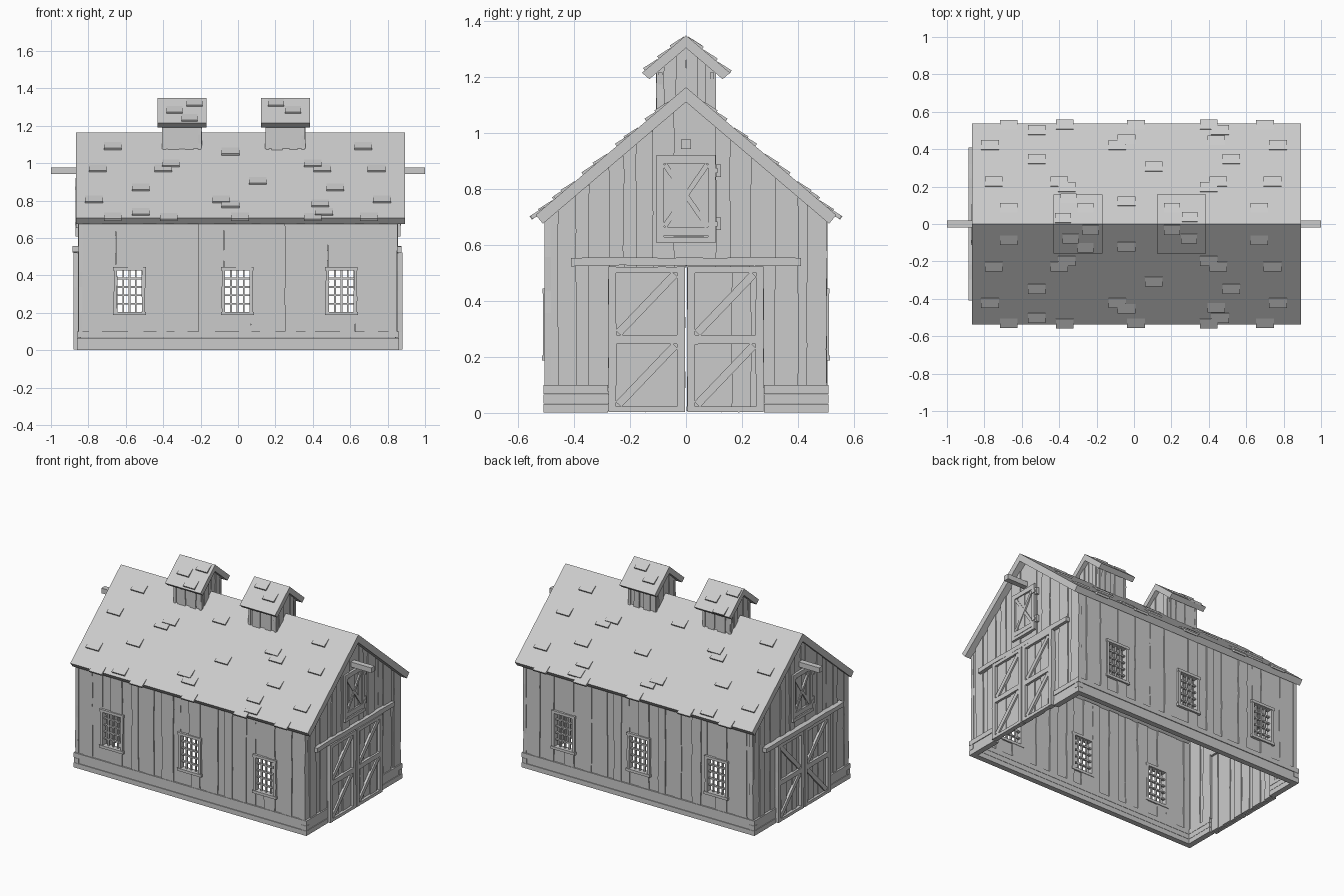
import bpy, bmesh, random
from math import radians, atan, hypot
from mathutils import Matrix, Vector

if "Cube" in bpy.data.objects:
    bpy.data.objects.remove(bpy.data.objects["Cube"])

random.seed(4)
SLOPE = 0.85
TILT = atan(SLOPE)


def finish(name, bm, mat=None):
    if mat:
        bm.transform(mat)
    bmesh.ops.recalc_face_normals(bm, faces=bm.faces)
    me = bpy.data.meshes.new(name)
    bm.to_mesh(me)
    bm.free()
    ob = bpy.data.objects.new(name, me)
    bpy.context.collection.objects.link(ob)
    return ob


# board between four (u, z) corners, lying at distance d0..d1 from the centre, with worn side edges
def board(bm, bl, br, tl, tr, d0, d1, n=1, jit=0.0):
    bl, br, tl, tr = map(Vector, (bl, br, tl, tr))
    side = (br - bl).normalized()
    rings = []
    for i in range(n + 1):
        t = i / n
        if 0 < i < n:
            t += random.uniform(-0.3, 0.3) / n
        a = bl.lerp(tl, t) + side * random.uniform(-jit, jit)
        b = br.lerp(tr, t) + side * random.uniform(-jit, jit)
        rings.append([bm.verts.new((p.x, -d, p.y)) for p, d in ((a, d1), (b, d1), (b, d0), (a, d0))])
    for r, s in zip(rings, rings[1:]):
        for k in range(4):
            bm.faces.new((r[k], r[(k + 1) % 4], s[(k + 1) % 4], s[k]))
    bm.faces.new(rings[0])
    bm.faces.new(rings[-1])


# straight board of a given width from p to q
def strip(bm, p, q, w, d0, d1, n=1, jit=0.0):
    p, q = Vector(p), Vector(q)
    d = (q - p).normalized()
    s = Vector((d.y, -d.x)) * w / 2
    board(bm, p - s, p + s, q - s, q + s, d0, d1, n, jit)


def rect(bm, u0, u1, z0, z1, d0, d1):
    board(bm, (u0, z0), (u1, z0), (u0, z1), (u1, z1), d0, d1)


# row of uneven vertical planks filling lo..hi between two height functions
def planks(bm, lo, hi, bot, top, d0, d1, w=0.06, jit=0.003, n=5):
    k = max(1, round((hi - lo) / w))
    us = [lo + (hi - lo) * i / k for i in range(k + 1)]
    us = [u + (random.uniform(-0.25, 0.25) * w if 0 < i < k else 0) for i, u in enumerate(us)]
    for i, (a, b) in enumerate(zip(us, us[1:])):
        off = (0.004 if i % 2 else -0.002) + random.uniform(-0.0015, 0.0015)
        a2, b2 = a - (0.003 if i else 0), b + (0.003 if i < k - 1 else 0)
        board(bm, (a2, bot(a)), (b2, bot(b)), (a2, top(a)), (b2, top(b)), d0 + off, d1 + off, n, jit)


def const(v):
    return lambda u: v


def rot(deg):
    return Matrix.Rotation(radians(deg), 4, 'Z')


# long side walls with windows
for label, deg, sgn in (("front", 0, 1), ("back", 180, -1)):
    wins = sorted(sgn * x for x in (-0.58, -0.003, 0.553))
    bm = bmesh.new()
    edge = -0.85
    for c in wins:
        planks(bm, edge, c - 0.073, const(0.09), const(0.695), 0.477, 0.5)
        planks(bm, c - 0.073, c + 0.073, const(0.09), const(0.205), 0.477, 0.5, n=2)
        planks(bm, c - 0.073, c + 0.073, const(0.43), const(0.695), 0.477, 0.5, n=3)
        edge = c + 0.073
    planks(bm, edge, 0.85, const(0.09), const(0.695), 0.477, 0.5)
    finish(label + "_wall", bm, rot(deg))
    bm = bmesh.new()
    for c in wins:
        for s in (-1, 1):
            strip(bm, (c + s * 0.075, 0.2), (c + s * 0.075, 0.435), 0.018, 0.472, 0.511, 3, 0.001)
        strip(bm, (c - 0.087, 0.436), (c + 0.087, 0.436), 0.018, 0.472, 0.513)
        strip(bm, (c - 0.089, 0.196), (c + 0.089, 0.196), 0.018, 0.472, 0.515)
        for i in (-1, 0, 1):
            strip(bm, (c + i * 0.034, 0.2), (c + i * 0.034, 0.43), 0.009, 0.482, 0.495)
        for i in range(1, 5):
            strip(bm, (c - 0.07, 0.203 + i * 0.045), (c + 0.07, 0.203 + i * 0.045), 0.009, 0.481, 0.496)
    finish(label + "_windows", bm, rot(deg))
    # stacked sill boards at the foot of the wall
    bm = bmesh.new()
    for i in range(3):
        z = 0.0165 + i * 0.0335
        strip(bm, (-0.862, z), (0.862, z), 0.032, 0.472, 0.508 - 0.003 * (i % 2), 1)
    finish(label + "_sill_boards", bm, rot(deg))


def gable(u):
    return 1.112 - SLOPE * abs(u)


# gable ends, each with double door, rail, loft door and hoist beam
for label, deg in (("right", 90), ("left", -90)):
    m = rot(deg)
    bm = bmesh.new()
    for s in (-1, 1):
        lo, hi = sorted((s * 0.275, s * 0.502))
        planks(bm, lo, hi, const(0.09), gable, 0.827, 0.85)
        lo, hi = sorted((0, s * 0.275))
        planks(bm, lo, hi, const(0.52), gable, 0.827, 0.85)
    finish(label + "_gable_wall", bm, m)

    bm = bmesh.new()
    for s in (-1, 1):
        for i in range(3):
            z = 0.0165 + i * 0.0335
            strip(bm, (s * 0.278, z), (s * 0.508, z), 0.032, 0.825, 0.862 - 0.003 * (i % 2))
    finish(label + "_end_sill_boards", bm, m)

    for s, side in ((-1, "near"), (1, "far")):
        bm = bmesh.new()
        lo, hi = sorted((s * 0.004, s * 0.277))
        planks(bm, lo, hi, const(0.006), const(0.52), 0.842, 0.86, 0.055, 0.002)
        for u in (lo + 0.014, hi - 0.014):
            strip(bm, (u, 0.003), (u, 0.522), 0.028, 0.858, 0.879, 5, 0.001)
        for z, w in ((0.013, 0.02), (0.262, 0.032), (0.511, 0.022)):
            strip(bm, (lo + 0.026, z), (hi - 0.026, z), w, 0.858, 0.878, 4, 0.001)
        for z0, z1, up in ((0.03, 0.24, 1), (0.285, 0.495, -1)):
            a, b = lo + 0.036, hi - 0.036
            rising = True if deg == 90 else (s * up < 0)
            if not rising:
                a, b = b, a
            strip(bm, (a, z0), (b, z1), 0.028, 0.857, 0.874)
        finish("%s_barn_door_%s" % (label, side), bm, m)

    bm = bmesh.new()
    strip(bm, (-0.41, 0.54), (0.41, 0.54), 0.03, 0.848, 0.885 if deg < 0 else 0.875, 9, 0.0025)
    finish(label + "_door_rail", bm, m)

    bm = bmesh.new()
    planks(bm, -0.1, 0.1, const(0.63), const(0.915), 0.846, 0.856, 0.05, 0.001)
    for u in (-0.092, 0.092):
        strip(bm, (u, 0.625), (u, 0.92), 0.026, 0.85, 0.868)
    for z, w in ((0.905, 0.03), (0.648, 0.03)):
        strip(bm, (-0.08, z), (0.08, z), w, 0.85, 0.867)
    for s in (-1, 1):
        strip(bm, (-0.076 * s, 0.667), (0.076 * s, 0.887), 0.018, 0.85, 0.864 + 0.001 * s)
    rect(bm, -0.106, 0.106, 0.607, 0.628, 0.846, 0.87)
    for z in (0.675, 0.865):
        rect(bm, 0.085, 0.112, z - 0.009, z + 0.009, 0.85, 0.872)
        rect(bm, 0.107, 0.125, z - 0.022, z + 0.022, 0.846, 0.866)
    finish(label + "_loft_door", bm, m)

    bm = bmesh.new()
    rect(bm, -0.018, 0.018, 0.942, 0.976, 0.8, 1.0)
    finish(label + "_hoist_beam", bm, m)


# folded roof sheet: inverted V profile extruded along x
def roof(name, x0, x1, half, ridge, thick):
    lip = 0.026
    prof = [(0, ridge), (half, ridge - SLOPE * half),
            (half - lip, ridge - SLOPE * (half - lip) - thick), (0, ridge - thick)]
    prof += [(-y, z) for y, z in prof[2:0:-1]]
    bm = bmesh.new()
    a, b = ([bm.verts.new((x, y, z)) for y, z in prof] for x in (x0, x1))
    for i in range(6):
        j = (i + 1) % 6
        bm.faces.new((a[i], a[j], b[j], b[i]))
    for v in (a, b):
        bm.faces.new(v[0:4])
        bm.faces.new((v[0], v[3], v[4], v[5]))
    finish(name, bm)


# raised shingles: thin boxes tilted so the lower lip stands off the roof
def shingles(name, spots, ridge, w=0.095):
    bm = bmesh.new()
    for x, y in spots:
        s = 1 if y > 0 else -1
        z = ridge - SLOPE * abs(y)
        m = (Matrix.Translation((x, y, z)) @ Matrix.Rotation(-s * (TILT - radians(8)), 4, 'X')
             @ Matrix.Translation((0, -s * 0.02, 0.002)) @ Matrix.Diagonal((w, 0.06, 0.014, 1)))
        bmesh.ops.create_cube(bm, size=1, matrix=m)
    finish(name, bm)


roof("main_roof", -0.867, 0.893, 0.537, 1.163, 0.053)
half_spots = [(-0.67, 0.10), (0.67, 0.10), (-0.75, 0.24), (0.74, 0.24), (-0.40, 0.24), (-0.36, 0.21),
              (0.45, 0.24), (0.40, 0.21), (-0.04, 0.135), (0.105, 0.32), (-0.77, 0.435), (0.77, 0.435),
              (-0.52, 0.36), (0.52, 0.36), (-0.09, 0.435), (-0.04, 0.465), (0.44, 0.46), (-0.52, 0.515),
              (0.46, 0.515), (-0.67, 0.543), (-0.37, 0.545), (0.01, 0.543), (0.40, 0.545), (0.70, 0.543)]
shingles("main_roof_shingles", [(x, s * y) for x, y in half_spots for s in (1, -1)], 1.163)

# two roof cupolas
for label, cx, spots in (
        ("left", -0.30, [(-0.04, -0.09), (0.04, -0.14), (0.09, -0.045), (0.04, 0.10), (-0.05, 0.15), (-0.105, 0.045)]),
        ("right", 0.253, [(-0.05, -0.045), (0.04, -0.09), (-0.05, 0.10), (0.045, 0.05)])):
    bm = bmesh.new()
    for deg in (0, 180):
        part = bmesh.new()
        planks(part, -0.106, 0.106, const(1.06), const(1.215), 0.087, 0.103, 0.042, 0.002, 3)
        part.transform(rot(deg))
        tmp = bpy.data.meshes.new("tmp")
        part.to_mesh(tmp)
        bm.from_mesh(tmp)
        part.clear()
        for lo, hi in ((-0.106, 0), (0, 0.106)):
            planks(part, lo, hi, lambda u: 1.135 - SLOPE * abs(u), lambda u: 1.31 - SLOPE * abs(u),
                   0.087, 0.103, 0.042, 0.002, 3)
        part.transform(rot(deg + 90))
        part.to_mesh(tmp)
        bm.from_mesh(tmp)
        part.free()
        bpy.data.meshes.remove(tmp)
    finish(label + "_cupola_walls", bm, Matrix.Translation((cx, 0, 0)))
    roof(label + "_cupola_roof", cx - 0.131, cx + 0.131, 0.157, 1.348, 0.045)
    shingles(label + "_cupola_shingles",
             [(cx + x * (0.75 if abs(x) > 0.08 else 1), y) for x, y in spots], 1.348, 0.085)
